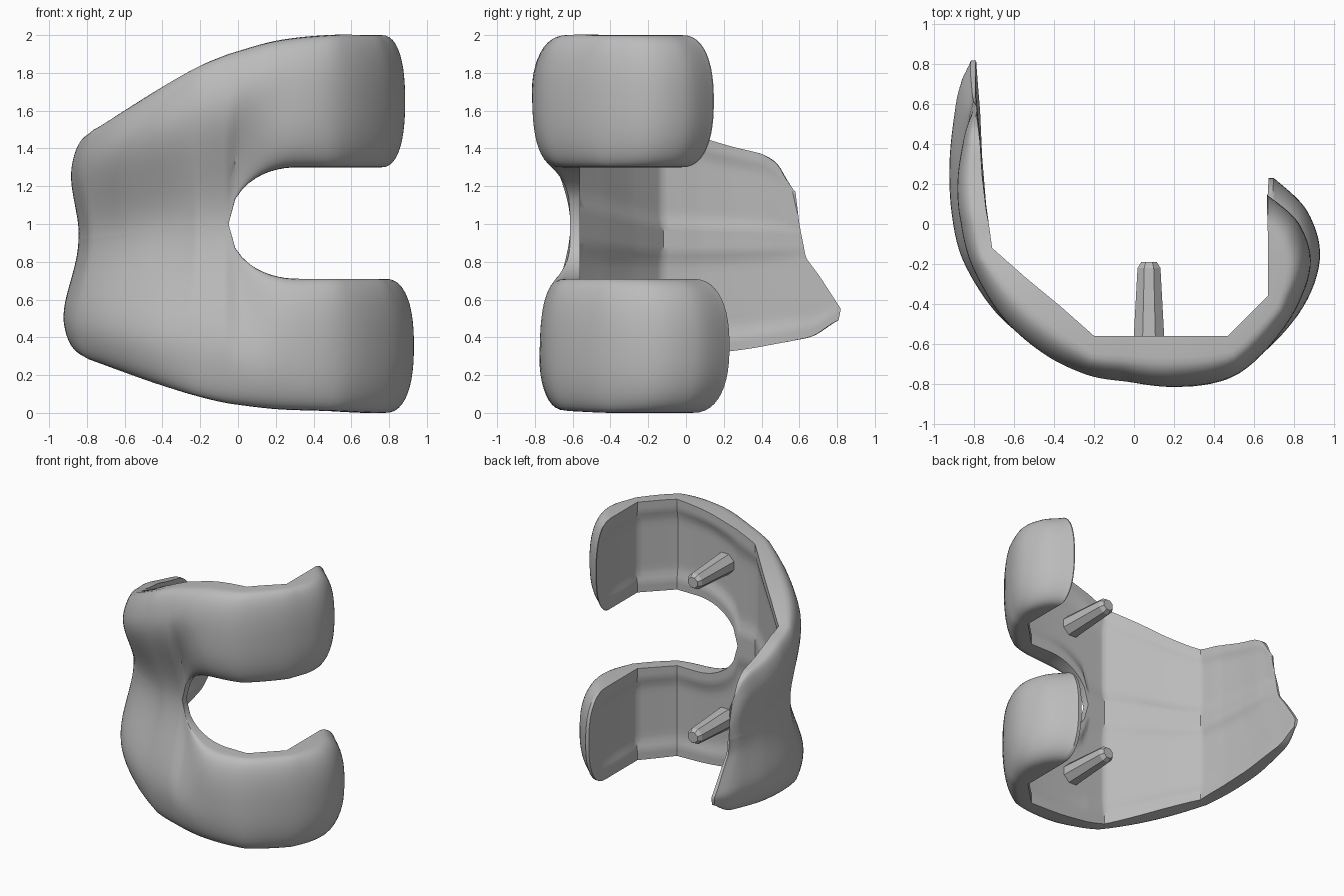
import bpy, bmesh, math
from mathutils import Vector

if "Cube" in bpy.data.objects:
    bpy.data.objects.remove(bpy.data.objects["Cube"])

# One satin grey metal
metal = bpy.data.materials.new("grey_metal")
metal.use_nodes = True
metal.diffuse_color = (0.5, 0.5, 0.5, 1)
metal.node_tree.nodes["Principled BSDF"].inputs["Base Color"].default_value = (0.5, 0.5, 0.5, 1)

# Stations along the C: inner x, inner y, outer x, outer y, lowest z, highest z
STATIONS = [
    (-.79, .82, -.82, .82, .49, 1.17),
    (-.78, .70, -.87, .71, .41, 1.31),
    (-.77, .58, -.90, .58, .38, 1.37),
    (-.76, .35, -.93, .32, .34, 1.41),
    (-.74, .10, -.92, .05, .31, 1.46),
    (-.71, -.12, -.86, -.20, .28, 1.50),
    (-.54, -.27, -.70, -.47, .22, 1.60),
    (-.37, -.41, -.48, -.66, .15, 1.72),
    (-.20, -.56, -.25, -.765, .09, 1.83),
    (-.05, -.56, -.05, -.80, .05, 1.90),
    (.20, -.56, .22, -.82, .02, 1.97),
    (.47, -.56, .55, -.75, .01, 2.0),
    (.67, -.36, .82, -.48, 0, 2.0),
    (.67, -.15, .93, -.19, 0, 2.0),
    (.67, .05, .87, .06, 0, 2.0),
    (.67, .23, .70, .23, 0, 2.0),
]
FLANGE_TIP = [(.4, .79), (.55, .82), (.72, .71), (.82, .635), (1.0, .6), (1.25, .57)]
STEPS, ACROSS = 7, 24


def clamp(t):
    return max(0.0, min(1.0, t))


def smooth(t):
    t = clamp(t)
    return t * t * (3 - 2 * t)


def lerp(a, b, t):
    return a + (b - a) * t


def table(points, x):
    if x <= points[0][0]:
        return points[0][1]
    for (x0, y0), (x1, y1) in zip(points, points[1:]):
        if x <= x1:
            return lerp(y0, y1, (x - x0) / (x1 - x0))
    return points[-1][1]


def spline(a, b, c, d, t):
    return 0.5 * (2 * b + (c - a) * t + (2 * a - 5 * b + 4 * c - d) * t * t
                  + (3 * b - a - 3 * c + d) * t ** 3)


def dense_stations():
    """Straight cuts inside, smooth curve outside."""
    out, last = [], len(STATIONS) - 1
    for i in range(last):
        a, b, c, d = (STATIONS[max(0, min(last, i + k))] for k in (-1, 0, 1, 2))
        for k in range(STEPS):
            t = k / STEPS
            out.append([lerp(b[j], c[j], t) if j < 2
                        else spline(a[j], b[j], c[j], d[j], t) for j in range(6)])
    out.append(list(STATIONS[-1]))
    return out


def notch(ix):
    """0 where the halves are joined, 1 where the gap is fully open."""
    t = clamp((ix + .05) / .35)
    return math.sqrt(max(0, 1 - (1 - t) ** 2))


def section(st, upper):
    """Outer and inner points across one half, from its free edge to the middle."""
    ix, iy, ox, oy, low, high = st
    m = notch(ix)
    middle = lerp(.92, 1.0, smooth((ix + .8) / .7))
    edge, mid = (high, middle + .3 * m) if upper else (low, middle - .29 * m)
    groove = lerp(.5, .22, smooth((ix + .75) / .65))
    outer, inner = [], []
    for k in range(ACROSS + 1):
        s = .5 - .5 * math.cos(math.pi * k / ACROSS)
        z = lerp(edge, mid, s)
        dome = max(0, 1 - abs(2 * s - 1) ** 2.4) ** (1 / 2.4)
        bulge = lerp(.41, 1, dome)
        # Joined halves dip into a broad groove, open ones are rounded off
        dip = (bulge if s < .5 else 1) * (1 - (1 - groove) * smooth((s - .22) / .78))
        bulge = lerp(dip, bulge, m ** 3)
        pocket = .1 * smooth((dome - .7) / .22)      # shallow recess inside
        weight = 1 - s * s * (1 - m)
        px = ox * (1 - .05 * weight) if upper else ox
        py = oy * (1 - .05 * weight) if oy < 0 and not upper else oy
        pair = []
        for f in (bulge, pocket):
            x, y = lerp(ix, px, f), lerp(iy, py, f)
            if ix < 0 and y > 0:                     # slanted flange tip
                y *= table(FLANGE_TIP, z) / .82
            if ix > .6 and y > -.36:                 # rounded condyle tips
                y = -.36 + (y + .36) * (.86 if upper else 1) * lerp(.66, 1, dome)
            pair.append(Vector((x, y, z)))
        outer.append(pair[0])
        inner.append(pair[1])
    return outer, inner, m


def finish(bm, name, angle):
    bmesh.ops.recalc_face_normals(bm, faces=bm.faces)
    mesh = bpy.data.meshes.new(name)
    bm.to_mesh(mesh)
    bm.free()
    ob = bpy.data.objects.new(name, mesh)
    bpy.context.collection.objects.link(ob)
    mesh.materials.append(metal)
    bpy.ops.object.select_all(action='DESELECT')
    ob.select_set(True)
    bpy.context.view_layer.objects.active = ob
    bpy.ops.object.shade_smooth_by_angle(angle=math.radians(angle))


# Shell: front flange flowing into two condyles
bm = bmesh.new()
for upper in (False, True):
    rows = []
    for st in dense_stations():
        outer, inner, m = section(st, upper)
        rows.append(([bm.verts.new(p) for p in outer], [bm.verts.new(p) for p in inner], m))
    for (oa, ia, ma), (ob_, ib, mb) in zip(rows, rows[1:]):
        for k in range(ACROSS):
            bm.faces.new((oa[k], oa[k + 1], ob_[k + 1], ob_[k]))
            bm.faces.new((ia[k + 1], ia[k], ib[k], ib[k + 1]))
        bm.faces.new((oa[0], ob_[0], ib[0], ia[0]))
        if ma + mb > 0:                              # wall of the notch
            bm.faces.new((ob_[-1], oa[-1], ia[-1], ib[-1]))
    for o, i, m in (rows[0], rows[-1]):              # end caps
        for k in range(ACROSS):
            bm.faces.new((o[k], i[k], i[k + 1], o[k + 1]))
bmesh.ops.remove_doubles(bm, verts=bm.verts, dist=.0005)
finish(bm, "condyle_shell", 40)

# Two tapered fixing pegs on the inner face
for name, z in (("lower_peg", .4), ("upper_peg", 1.6)):
    bm = bmesh.new()
    rings = []
    for y, r in ((-.62, .086), (-.22, .062), (-.19, .042)):
        rings.append([bm.verts.new((.075 + r * math.cos(a), y, z + r * math.sin(a)))
                      for a in (math.tau * (k + .5) / 8 for k in range(8))])
    for a, b in zip(rings, rings[1:]):
        for k in range(8):
            n = (k + 1) % 8
            bm.faces.new((a[k], a[n], b[n], b[k]))
    bm.faces.new(rings[0])
    bm.faces.new(rings[-1])
    finish(bm, name, 20)
